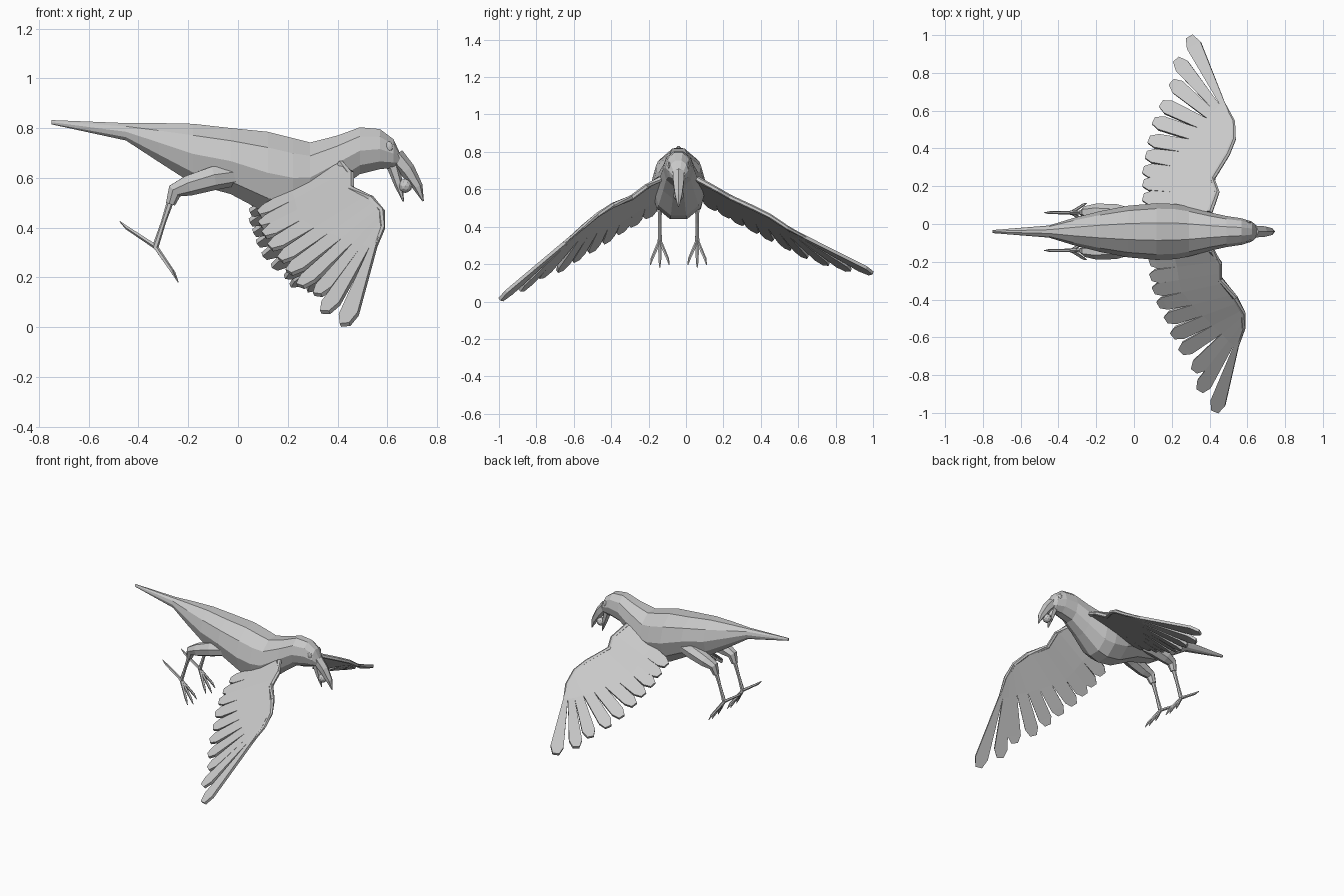
import bpy, bmesh, math
from mathutils import Vector as V

if "Cube" in bpy.data.objects:
    bpy.data.objects.remove(bpy.data.objects["Cube"])

CY = -0.04  # body centre line
grey = bpy.data.materials.new("plain grey")
grey.diffuse_color = (0.58, 0.58, 0.58, 1)
grey.use_nodes = True
grey.node_tree.nodes["Principled BSDF"].inputs["Base Color"].default_value = grey.diffuse_color


def finish(name, bm):
    bmesh.ops.remove_doubles(bm, verts=bm.verts, dist=1e-5)
    bmesh.ops.recalc_face_normals(bm, faces=bm.faces)
    me = bpy.data.meshes.new(name)
    bm.to_mesh(me)
    bm.free()
    me.materials.append(grey)
    ob = bpy.data.objects.new(name, me)
    bpy.context.collection.objects.link(ob)
    return ob


def loft(name, rings):
    bm = bmesh.new()
    loops = [[bm.verts.new(p) for p in ring] for ring in rings]
    n = len(loops[0])
    for a, b in zip(loops, loops[1:]):
        for i in range(n):
            bm.faces.new((a[i], a[(i + 1) % n], b[(i + 1) % n], b[i]))
    bm.faces.new(loops[0])
    bm.faces.new(loops[-1])
    return finish(name, bm)


def tube(name, pts, radii, sides=6):
    pts = [V(p) for p in pts]
    rings = []
    for i, (p, r) in enumerate(zip(pts, radii)):
        d = (pts[min(i + 1, len(pts) - 1)] - pts[max(i - 1, 0)]).normalized()
        ref = V((0, 1, 0)) if abs(d.y) < 0.8 else V((1, 0, 0))
        u = d.cross(ref).normalized()
        v = d.cross(u)
        rings.append([p + r * (u * math.cos(a) + v * math.sin(a))
                      for a in (2 * math.pi * k / sides for k in range(sides))])
    return loft(name, rings)


def ball(name, loc, scale):
    bm = bmesh.new()
    bmesh.ops.create_icosphere(bm, subdivisions=2, radius=1)
    for v in bm.verts:
        v.co = V(loc) + V([c * s for c, s in zip(v.co, scale)])
    return finish(name, bm)


# Body, tail and head: x, top, bottom, half width
body = [(-0.75, .832, .815, .008), (-0.45, .82, .75, .032), (-0.32, .82, .665, .072),
        (-0.18, .817, .575, .108), (-0.03, .80, .535, .137), (0.12, .785, .455, .15),
        (0.22, .76, .44, .146), (0.29, .742, .46, .132), (0.40, .77, .55, .102),
        (0.49, .803, .615, .082), (0.57, .796, .635, .07), (0.625, .755, .64, .052),
        (0.65, .70, .65, .03)]
rings = []
for x, zt, zb, w in body:
    k = 1 / math.cos(math.pi / 10)
    rings.append([(x, CY + w * math.sin(a), (zt + zb) / 2 + k * (zt - zb) / 2 * math.cos(a))
                  for a in (2 * math.pi * (i + .5) / 10 for i in range(10))])
loft("body", rings)

# Beak holding a berry
tube("upper_beak", [(.632, CY, .688), (.68, CY, .632), (.722, CY, .565), (.744, CY, .506)],
     [.036, .032, .021, .003])
tube("lower_beak", [(.622, CY, .65), (.645, CY, .575), (.664, CY, .505)], [.026, .018, .003])
ball("berry", (.672, CY, .568), (.029, .029, .029))

# Eyes and legs on both sides
for s, side in ((-1, "right"), (1, "left")):
    def P(x, y, z):
        return (x, CY + s * y, z)
    ball(side + "_eye", P(.607, .05, .725), (.015, .008, .022))
    tube(side + "_thigh", [P(.0, .075, .615), P(-.1, .098, .60), P(-.2, .106, .57),
                           P(-.255, .103, .548), P(-.272, .1, .495)],
         [.045, .05, .043, .032, .02], 7)
    tube(side + "_shin", [P(-.27, .1, .51), P(-.3, .1, .42), P(-.333, .1, .32)],
         [.014, .01, .013])
    for n, (dy, x, z) in enumerate([(-.05, -.25, .195), (0, -.24, .18), (.05, -.25, .195),
                                    (0, -.475, .425)]):
        mid = P(-.333 + (x + .333) * .8, .1 + dy * .85, .325 + (z - .325) * .75)
        tube(f"{side}_toe_{n}", [P(-.333, .1, .325), mid, P(x, .1 + dy, z)],
             [.01, .008, .002], 5)


def wing(name, lead, tips):
    lead, T = [V(p) for p in lead], [V(p) for p in tips]
    n = len(T)

    def along(t):
        i = min(int(t), len(lead) - 2)
        return lead[i].lerp(lead[i + 1], t - i)
    L = [along(t) for t in (0, .2, .45, .8, 1.2, 1.7, 2.2, 2.8, 3.4, 4.2, 5)]
    # boundaries between neighbouring feathers at the trailing edge
    B = [T[0] + (T[0] - T[1]) * .3] + [(a + b) / 2 for a, b in zip(T, T[1:])]
    B.append(T[-1] + (T[-1] - T[-2]) * .5)
    E = [L[i].lerp(B[i], min(.2 + .06 * i, .6)) for i in range(n + 1)]
    bm = bmesh.new()
    for i in range(n):
        base = (L[i] + L[i + 1]) / 2
        axis = (T[i] - base).normalized()
        d = B[i + 1] - B[i]
        d -= axis * d.dot(axis)   # straight across the feather
        w = min(.041, d.length * .5)
        d.normalize()
        c = base.lerp(T[i], .9)
        rows = [(L[i], L[i + 1]), (E[i], E[i + 1]), (c - d * w, c + d * w),
                (T[i] - d * w * .5, T[i] + d * w * .5)]
        for a, b in zip(rows, rows[1:]):
            bm.faces.new([bm.verts.new(p) for p in (a[0], a[1], b[1], b[0])])
    ob = finish(name + "_feathers", bm)
    m = ob.modifiers.new("thickness", 'SOLIDIFY')
    m.thickness, m.offset = .018, 0
    # leading edge bone
    tube(name + "_arm", lead[::-1] + [lead[0].lerp(T[0], .5)],
         [.016, .014, .014, .014, .013, .012, .005])


# Wings: leading edge from wrist to shoulder, then feather tips from outside in
wing("right_wing",
     [(.58, -.55, .40), (.578, -.47, .465), (.535, -.39, .515), (.455, -.29, .555),
      (.455, -.21, .615), (.41, -.14, .655)],
     [(.43, -.99, .01), (.35, -.88, .06), (.32, -.775, .13), (.25, -.675, .165),
      (.205, -.59, .22), (.17, -.505, .27), (.13, -.425, .32), (.105, -.35, .37),
      (.09, -.28, .41), (.085, -.2, .455)])
wing("left_wing",
     [(.525, .54, .395), (.528, .45, .455), (.495, .37, .495), (.415, .24, .555),
      (.44, .17, .595), (.40, .06, .655)],
     [(.295, .99, .15), (.225, .87, .168), (.2, .75, .2), (.145, .635, .24),
      (.105, .545, .285), (.08, .445, .335), (.065, .365, .378), (.05, .285, .42),
      (.05, .215, .46), (.05, .14, .5)])
